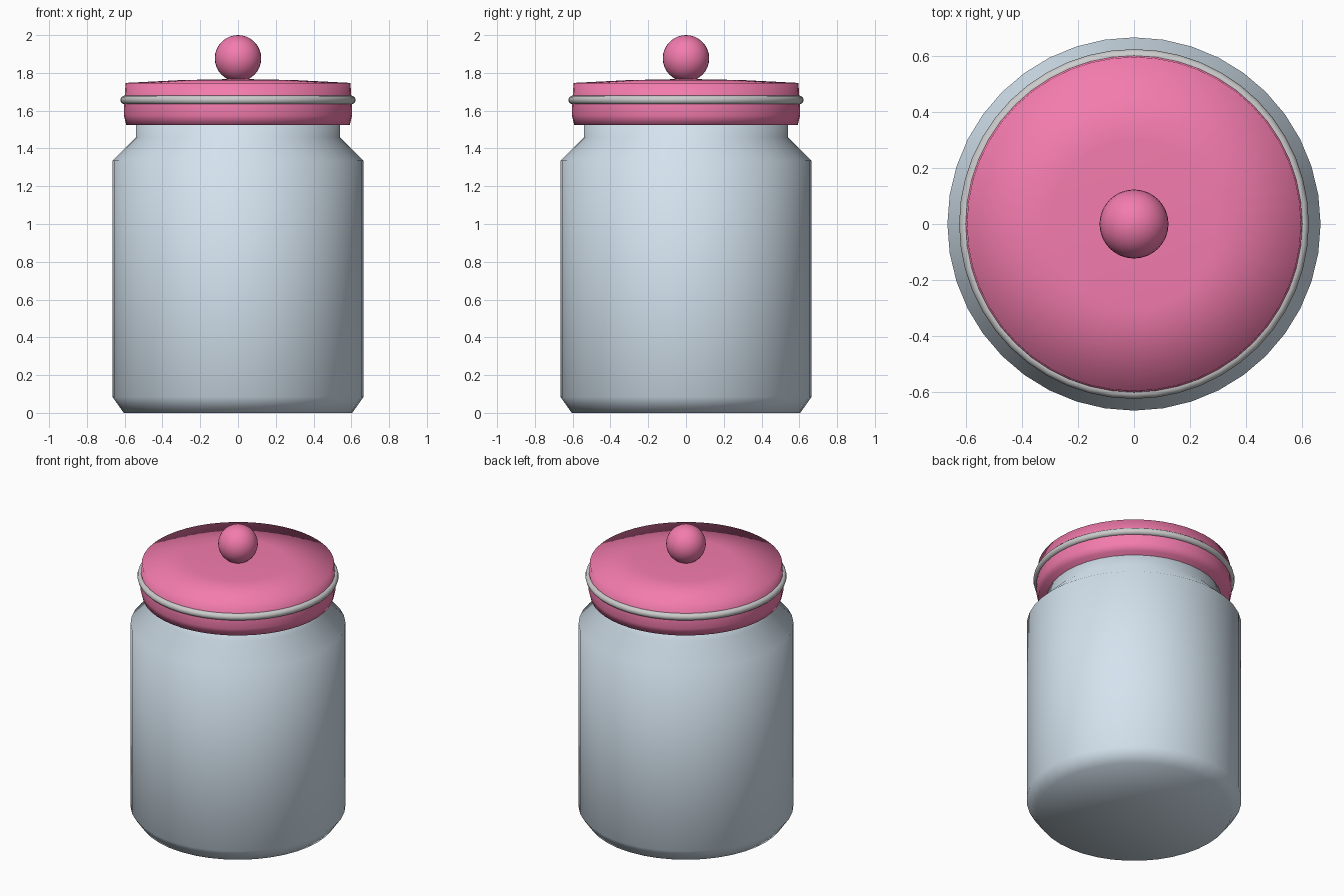
import bpy, bmesh, math
from mathutils import Matrix, Vector

if "Cube" in bpy.data.objects:
    bpy.data.objects.remove(bpy.data.objects["Cube"])


def material(name, rgb):
    m = bpy.data.materials.new(name)
    m.diffuse_color = (*rgb, 1)
    m.use_nodes = True
    m.node_tree.nodes["Principled BSDF"].inputs["Base Color"].default_value = m.diffuse_color
    return m


def lathe(name, profile, sides, mat=None):
    """Spin an (r, z) profile around z; both ends lie on the axis."""
    bm = bmesh.new()
    verts = [bm.verts.new((r, 0, z)) for r, z in profile]
    edges = [bm.edges.new(p) for p in zip(verts, verts[1:])]
    bmesh.ops.spin(bm, geom=verts + edges, cent=(0, 0, 0), axis=(0, 0, 1),
                   angle=math.tau, steps=sides, use_duplicate=False)
    bmesh.ops.remove_doubles(bm, verts=bm.verts, dist=1e-4)
    bmesh.ops.recalc_face_normals(bm, faces=bm.faces)
    mesh = bpy.data.meshes.new(name)
    bm.to_mesh(mesh)
    bm.free()
    obj = bpy.data.objects.new(name, mesh)
    bpy.context.collection.objects.link(obj)
    if mat:
        mesh.materials.append(mat)
    mesh.shade_smooth()
    return obj


glass = material("pale_glass", (0.66, 0.77, 0.86))
pink = material("pink", (0.9, 0.2, 0.42))

# Jar body with chamfered base, sloped shoulder and neck reaching into the lid
lathe("jar_body", [(0, 0), (0.605, 0), (0.665, 0.085), (0.665, 1.335),
                   (0.54, 1.46), (0.54, 1.58), (0, 1.58)], 40, glass)

# Lid with a slightly bulged wall and a shallow domed top
lathe("lid", [(0, 1.525), (0.592, 1.525), (0.604, 1.575), (0.604, 1.62),
              (0.595, 1.747), (0.3, 1.762), (0, 1.768)], 48, pink)

# Round knob
bpy.ops.mesh.primitive_uv_sphere_add(segments=32, ring_count=16, radius=0.123,
                                     location=(0, 0, 1.877))
knob = bpy.context.object
knob.name = "knob"
knob.data.materials.append(pink)
bpy.ops.object.shade_smooth()

# Metal band around the lid
bpy.ops.mesh.primitive_torus_add(major_segments=48, minor_segments=12,
                                 major_radius=0.6, minor_radius=0.023,
                                 location=(0, 0, 1.657))
bpy.context.object.name = "lid_band"
bpy.ops.object.shade_smooth()
